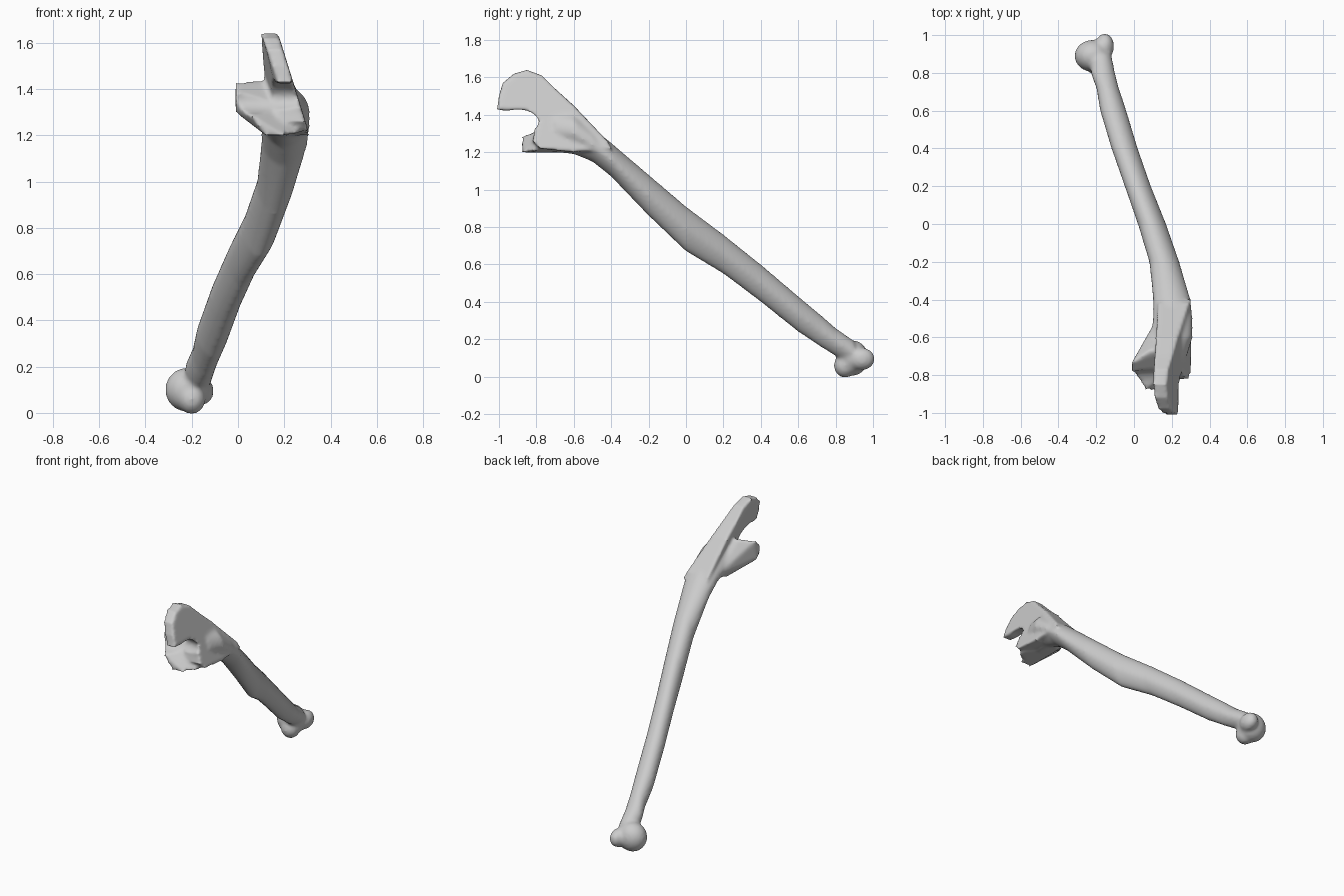
import bpy, bmesh, math
from mathutils import Vector

if "Cube" in bpy.data.objects:
    bpy.data.objects.remove(bpy.data.objects["Cube"])

bone_grey = bpy.data.materials.new("bone_grey")
bone_grey.use_nodes = True
colour = (0.6, 0.6, 0.6, 1)
bone_grey.diffuse_color = colour
bone_grey.node_tree.nodes["Principled BSDF"].inputs["Base Color"].default_value = colour


def add_shaft(bm, sections, sides=28):
    """Skin rings standing across y: each is (y, x min, x max, z min, z max)."""
    rings = []
    for y, x_low, x_high, z_low, z_high in sections:
        ring = []
        for i in range(sides):
            angle = 2 * math.pi * i / sides
            c, s = math.cos(angle), math.sin(angle)
            taper = 1 + 0.25 * min(s, 0)          # narrow crest underneath
            x = (x_low + x_high) / 2 + (x_high - x_low) / 2 * c * taper
            z = (z_low + z_high) / 2 + (z_high - z_low) / 2 * s
            ring.append(bm.verts.new((x, y, z)))
        rings.append(ring)
    for a, b in zip(rings, rings[1:]):
        for i in range(sides):
            j = (i + 1) % sides
            bm.faces.new((a[i], a[j], b[j], b[i]))
    bm.faces.new(rings[0][::-1])
    bm.faces.new(rings[-1])


def add_plate(bm, outline):
    """Slab with a side outline (y, z); its outer face leans inward with height."""
    outer, inner = [], []
    for y, z in outline:
        x = 0.31 - 0.31 * (z - 1.2)
        thickness = 0.07 + 0.22 * max(0, y + 1) * (1.7 - z) / 0.4
        outer.append(bm.verts.new((x, y, z)))
        inner.append(bm.verts.new((x - min(thickness, 0.17), y, z)))
    n = len(outline)
    bm.faces.new(outer)
    bm.faces.new(inner[::-1])
    for i in range(n):
        j = (i + 1) % n
        bm.faces.new((outer[j], outer[i], inner[i], inner[j]))


def add_hull(bm, points):
    verts = [bm.verts.new(p) for p in points]
    made = bmesh.ops.convex_hull(bm, input=verts)
    loose = [v for v in made["geom_interior"] if isinstance(v, bmesh.types.BMVert)]
    bmesh.ops.delete(bm, geom=loose, context='VERTS')


def add_ball(bm, centre, radii):
    made = bmesh.ops.create_uvsphere(bm, u_segments=24, v_segments=16, radius=1)
    for v in made["verts"]:
        v.co = Vector(centre) + Vector(a * b for a, b in zip(v.co, radii))


def make_object(name, bm):
    bmesh.ops.recalc_face_normals(bm, faces=bm.faces)
    mesh = bpy.data.meshes.new(name)
    bm.to_mesh(mesh)
    bm.free()
    mesh.materials.append(bone_grey)
    obj = bpy.data.objects.new(name, mesh)
    bpy.context.collection.objects.link(obj)
    return obj


def add_remesh(obj, size):
    mod = obj.modifiers.new("fuse", 'REMESH')
    mod.mode = 'VOXEL'
    mod.voxel_size = size
    mod.use_smooth_shade = True


bm = bmesh.new()

# Long curved shaft
add_shaft(bm, [
    (0.9, -0.23, -0.12, 0.06, 0.19),
    (0.8, -0.23, -0.1, 0.11, 0.26),
    (0.72, -0.2, -0.08, 0.16, 0.33),
    (0.6, -0.18, -0.04, 0.24, 0.43),
    (0.4, -0.12, 0.02, 0.4, 0.6),
    (0.2, -0.05, 0.09, 0.55, 0.76),
    (0, 0.02, 0.17, 0.67, 0.91),
    (-0.2, 0.08, 0.24, 0.86, 1.08),
    (-0.4, 0.1, 0.3, 1.07, 1.25),
    (-0.5, 0.1, 0.31, 1.15, 1.33),
    (-0.6, 0.09, 0.31, 1.19, 1.41),
    (-0.7, 0.1, 0.28, 1.2, 1.42),
])

# Flat-sided hooked plate at the upper end
add_plate(bm, [
    (-0.4, 1.22), (-0.42, 1.26), (-0.6, 1.45), (-0.7, 1.54), (-0.77, 1.61),
    (-0.85, 1.64), (-0.92, 1.62), (-0.98, 1.57), (-1, 1.5), (-1.01, 1.43),
    (-0.9, 1.41), (-0.84, 1.37), (-0.81, 1.31), (-0.82, 1.26), (-0.78, 1.22), (-0.6, 1.2),
])

# Projecting lip below the notch, with its inner lobe
add_hull(bm, [
    (-0.01, -0.73, 1.43), (-0.01, -0.8, 1.37), (-0.01, -0.74, 1.3), (0.08, -0.67, 1.44),
    (0.06, -0.88, 1.28), (0.12, -0.88, 1.2), (0.2, -0.87, 1.2), (0.27, -0.81, 1.21),
    (0.12, -0.6, 1.2), (0.22, -0.6, 1.22), (0.2, -0.66, 1.42), (0.12, -0.5, 1.24),
])

# Rounded head and small spur at the lower end
add_ball(bm, (-0.22, 0.89, 0.1), (0.095, 0.085, 0.095))
add_ball(bm, (-0.2, 0.85, 0.06), (0.06, 0.06, 0.065))
add_ball(bm, (-0.155, 0.94, 0.095), (0.05, 0.07, 0.06))

bone = make_object("forearm_bone", bm)

# Joint notch scooped out of the upper end
bm = bmesh.new()
add_ball(bm, (0.1, -0.9, 1.36), (0.3, 0.13, 0.075))
notch = make_object("notch_cutter", bm)
notch.hide_render = True
notch.hide_viewport = True

# Fuse the parts, cut the notch and soften the joins
add_remesh(bone, 0.01)
cut = bone.modifiers.new("notch", 'BOOLEAN')
cut.operation = 'DIFFERENCE'
cut.object = notch
add_remesh(bone, 0.01)
soften = bone.modifiers.new("soften", 'SMOOTH')
soften.factor = 0.5
soften.iterations = 7
for face in bone.data.polygons:
    face.use_smooth = True
